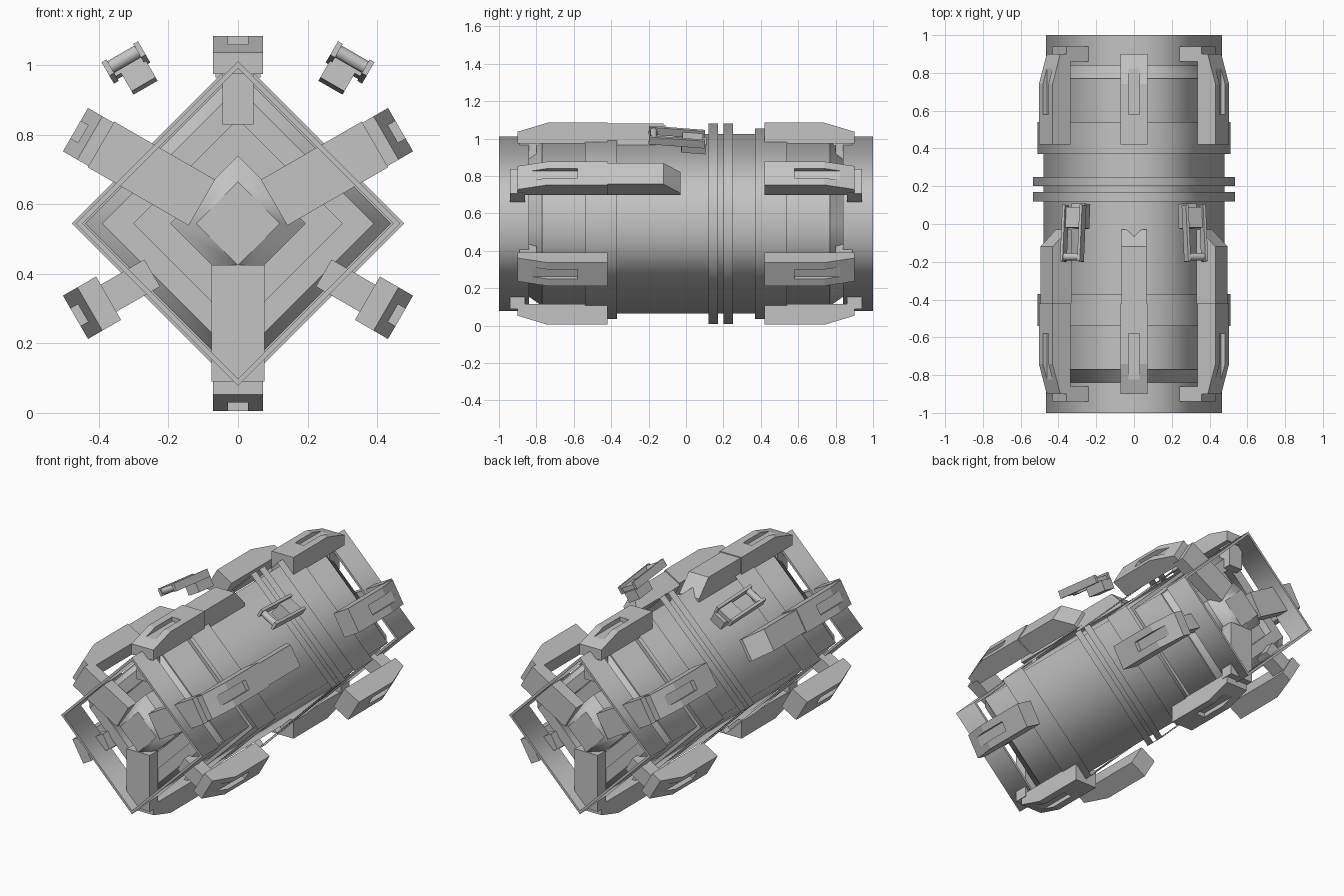
import bpy, bmesh, math
from mathutils import Matrix, Vector

if "Cube" in bpy.data.objects:
    bpy.data.objects.remove(bpy.data.objects["Cube"])

AXIS_Z = 0.545
grey = bpy.data.materials.new("hull_grey")
grey.use_nodes = True
grey.diffuse_color = (0.55, 0.55, 0.55, 1)
grey.node_tree.nodes["Principled BSDF"].inputs["Base Color"].default_value = (0.55, 0.55, 0.55, 1)


def add(name, mesh, angle=0.0):
    """Place a mesh on the hull axis, turned clockwise from the top by angle."""
    ob = bpy.data.objects.new(name, mesh)
    bpy.context.collection.objects.link(ob)
    ob.matrix_world = Matrix.Translation((0, 0, AXIS_Z)) @ Matrix.Rotation(math.radians(angle), 4, 'Y')
    if not mesh.materials:
        mesh.materials.append(grey)
    return ob


def to_mesh(bm, name):
    me = bpy.data.meshes.new(name)
    bm.to_mesh(me)
    bm.free()
    return me


def square_shell(name, profile, closed=False):
    """Sweep (y, radius) points round the axis in four steps, softly shaded."""
    bm = bmesh.new()
    rings = []
    for y, r in profile:
        rings.append([bm.verts.new(p) for p in ((r, y, 0), (0, y, r), (-r, y, 0), (0, y, -r))])
    pairs = list(zip(rings, rings[1:]))
    if closed:
        pairs.append((rings[-1], rings[0]))
    for a, b in pairs:
        for i in range(4):
            j = (i + 1) % 4
            bm.faces.new((a[i], a[j], b[j], b[i]))
    bmesh.ops.remove_doubles(bm, verts=bm.verts, dist=1e-5)
    # The rims stay crisp while the long corners are smoothed
    for f in bm.faces:
        f.smooth = True
    for e in bm.edges:
        e.smooth = abs(e.verts[0].co.y - e.verts[1].co.y) > 1e-4
    bmesh.ops.recalc_face_normals(bm, faces=bm.faces)
    return add(name, to_mesh(bm, name))


def slab(name, profile, half, offset=0.0):
    """Extrude a (y, radius) outline sideways by half on each side."""
    bm = bmesh.new()
    face = bm.faces.new([bm.verts.new((offset - half, y, r)) for y, r in profile])
    out = bmesh.ops.extrude_face_region(bm, geom=[face])
    moved = [v for v in out["geom"] if isinstance(v, bmesh.types.BMVert)]
    bmesh.ops.translate(bm, verts=moved, vec=(2 * half, 0, 0))
    bmesh.ops.recalc_face_normals(bm, faces=bm.faces)
    return to_mesh(bm, name)


def box(name, y0, y1, r0, r1, half, offset=0.0):
    return slab(name, [(y0, r0), (y1, r0), (y1, r1), (y0, r1)], half, offset)


# Hull with stepped, chamfered and recessed ends
half_hull = [(0.79, 0), (0.79, 0.30), (0.84, 0.30), (0.84, 0.39), (0.77, 0.44),
             (0.77, 0.45), (0.54, 0.45), (0.54, 0.479)]
square_shell("hull", [(-y, r) for y, r in half_hull] + half_hull[::-1])

# Open bands round the hull
square_shell("middle_ring_front", [(0.12, 0.535), (0.17, 0.535)])
square_shell("middle_ring_back", [(0.20, 0.535), (0.25, 0.535)])

for s, end in ((-1, "front"), (1, "back")):
    square_shell(end + "_band", [(s * 0.37, 0.51), (s * 0.54, 0.51)])
    # Square collar standing clear of the hull end
    square_shell(end + "_collar", [(s * 0.84, 0.467), (s, 0.467), (s, 0.447), (s * 0.84, 0.447)], True)
    # Blunt hub in the middle of the end
    square_shell(end + "_hub", [(s * 0.79, 0.195), (s * 0.87, 0.195), (s * 0.94, 0.12), (s * 0.94, 0)])

    # Pod with a slot in its outer face
    pod = add("pod_master", slab(end + "_pod", [(s * 0.42, 0.43), (s * 0.9, 0.43), (s * 0.9, 0.492),
                                                (s * 0.74, 0.54), (s * 0.42, 0.54)], 0.072))
    cutter = add("slot_cutter", box("slot", s * 0.58, s * 0.83, 0.515, 0.60, 0.029))
    cutter.hide_render = True
    mod = pod.modifiers.new("slot", 'BOOLEAN')
    mod.operation = 'DIFFERENCE'
    mod.solver = 'EXACT'
    mod.object = cutter
    bpy.context.view_layer.update()
    pod_mesh = bpy.data.meshes.new_from_object(pod.evaluated_get(bpy.context.evaluated_depsgraph_get()))
    for ob in (pod, cutter):
        bpy.data.objects.remove(ob)

    # Six pods, held by wide and narrow struts in turn
    wide = box(end + "_wide_strut", s * 0.86, s * 0.94, 0.12, 0.455, 0.076)
    narrow = box(end + "_narrow_strut", s * 0.80, s * 0.89, 0.285, 0.45, 0.045)
    for k in range(6):
        add(f"{end}_pod_{k + 1}", pod_mesh, k * 60)
        if k % 2:
            add(f"{end}_wide_strut_{k + 1}", wide, k * 60)
        else:
            add(f"{end}_narrow_strut_{k + 1}", narrow, k * 60)

# Long ribs behind the three upper front pods
rib = slab("rib", [(-0.42, 0.42), (-0.03, 0.42), (-0.03, 0.44), (-0.12, 0.535), (-0.42, 0.535)], 0.065)
for angle, side in ((-60, "right"), (0, "top"), (60, "left")):
    add(side + "_rib", rib, angle)

# Pair of clips: block, two arms and a roller, pitched slightly
for s, side in ((-1, "right"), (1, "left")):
    parts = [box("clip_block", -0.02, 0.11, 0.485, 0.545, 0.040, s * 0.035),
             box("clip_inner_arm", -0.20, 0.10, 0.54, 0.585, 0.008, s * -0.005),
             box("clip_outer_arm", -0.20, 0.10, 0.54, 0.585, 0.008, s * 0.100),
             box("clip_plate", -0.02, 0.09, 0.545, 0.57, 0.050, s * 0.047)]
    bm = bmesh.new()
    bmesh.ops.create_cone(bm, cap_ends=True, segments=10, radius1=0.02, radius2=0.02, depth=0.105,
                          matrix=Matrix.Translation((s * 0.047, -0.175, 0.562)) @ Matrix.Rotation(math.pi / 2, 4, 'Y'))
    for f in bm.faces:
        f.smooth = len(f.verts) == 4
    for e in bm.edges:
        e.smooth = all(len(f.verts) == 4 for f in e.link_faces)
    parts.append(to_mesh(bm, "clip_roller"))
    pivot = Vector((0, -0.05, 0.55))
    pitch = Matrix.Translation(pivot) @ Matrix.Rotation(math.radians(-5), 4, 'X') @ Matrix.Translation(-pivot)
    for me in parts:
        me.transform(pitch)
        add(f"{side}_{me.name.split('.')[0]}", me, s * 30)
